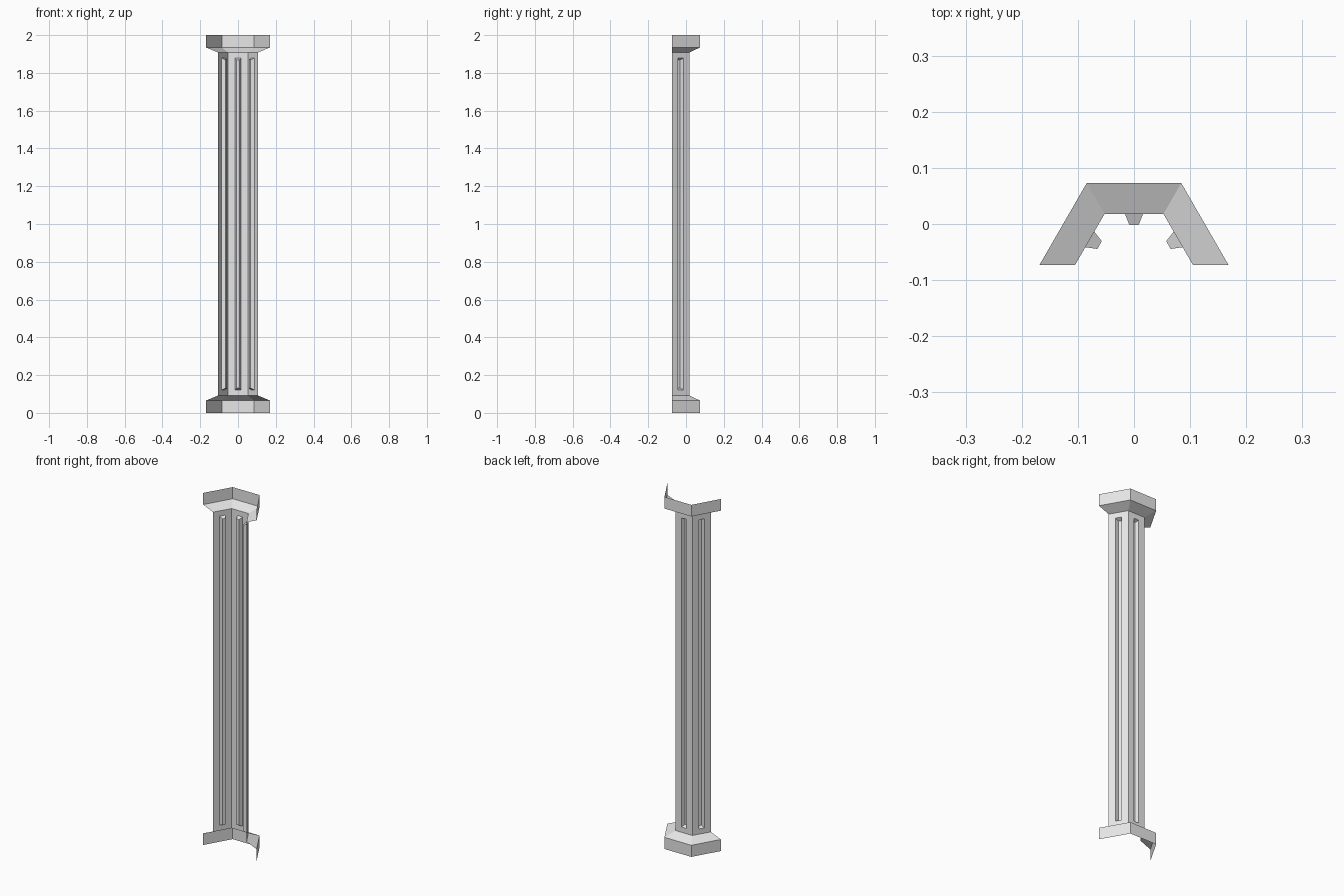
import bpy, bmesh
from math import cos, sin, pi
from mathutils import Vector

if "Cube" in bpy.data.objects:
    bpy.data.objects.remove(bpy.data.objects["Cube"], do_unlink=True)

stone = bpy.data.materials.new("light_grey_stone")
stone.use_nodes = True
colour = (0.8, 0.8, 0.8, 1)
stone.diffuse_color = colour
stone.node_tree.nodes["Principled BSDF"].inputs["Base Color"].default_value = colour

BASE_R, SHAFT_R, HEIGHT = 0.1685, 0.105, 2.0
BLOCK_H, SHAFT_Z = 0.066, 0.092      # top of the plinth, foot of the shaft
CENTRE_Y = -0.073                    # the open cut side of the half hexagon
SIDES = 3


def corner(side, radius, z):
    a = pi * side / SIDES
    return Vector((radius * cos(a), CENTRE_Y + radius * sin(a), z))


def build(name, fill):
    bm = bmesh.new()
    fill(bm)
    bmesh.ops.remove_doubles(bm, verts=bm.verts, dist=1e-5)
    mesh = bpy.data.meshes.new(name)
    bm.to_mesh(mesh)
    bm.free()
    mesh.materials.append(stone)
    obj = bpy.data.objects.new(name, mesh)
    bpy.context.collection.objects.link(obj)


def add_face(bm, points):
    bm.faces.new([bm.verts.new(p) for p in points])


def band(profile):
    """Open half-hexagon shell through (radius, z) rings, from the bottom up."""
    def fill(bm):
        for (r0, z0), (r1, z1) in zip(profile, profile[1:]):
            for s in range(SIDES):
                add_face(bm, [corner(s, r0, z0), corner(s + 1, r0, z0),
                              corner(s + 1, r1, z1), corner(s, r1, z1)])
    return fill


def fluted_shaft(bm):
    for s in range(SIDES):
        a, b = corner(s, SHAFT_R, 0), corner(s + 1, SHAFT_R, 0)
        mid, along = (a + b) / 2, (b - a).normalized()
        inward = (Vector((0, CENTRE_Y, 0)) - mid).normalized()

        def rect(half_width, z, depth):
            return [mid + along * u * half_width + inward * depth + Vector((0, 0, h))
                    for u, h in ((-1, z), (1, z), (1, HEIGHT - z), (-1, HEIGHT - z))]

        # Panel edge, groove opening, groove floor
        loops = [rect(SHAFT_R / 2, SHAFT_Z, 0), rect(0.016, 0.122, 0),
                 rect(0.008, 0.131, 0.02)]
        for outer, inner in zip(loops, loops[1:]):
            for i in range(4):
                j = (i + 1) % 4
                add_face(bm, [outer[i], outer[j], inner[j], inner[i]])
        add_face(bm, loops[-1])


build("base", band([(BASE_R, 0), (BASE_R, BLOCK_H), (SHAFT_R, SHAFT_Z)]))
build("shaft", fluted_shaft)
build("capital", band([(SHAFT_R, HEIGHT - SHAFT_Z), (BASE_R, HEIGHT - BLOCK_H),
                       (BASE_R, HEIGHT)]))
